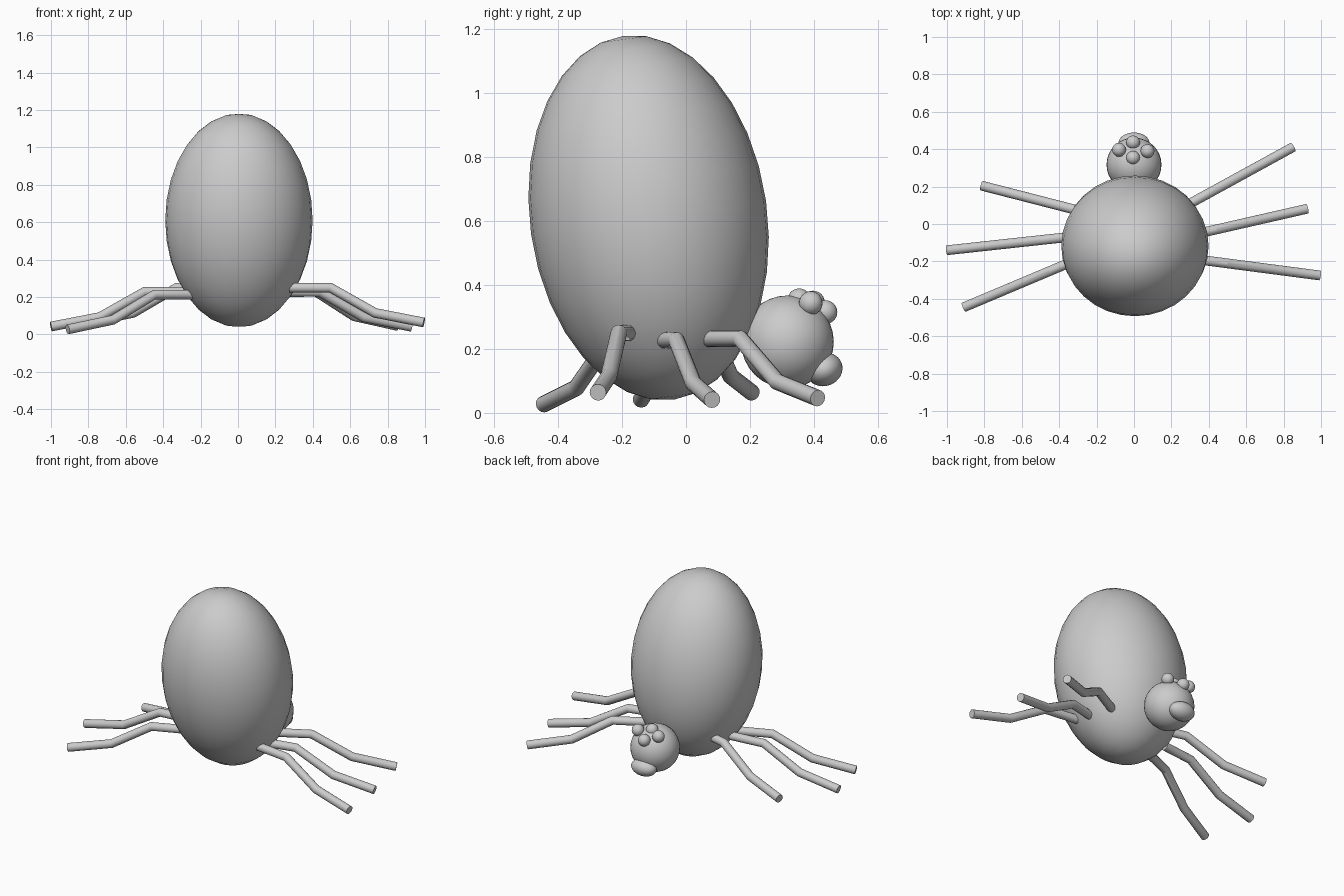
import bpy
from math import radians, atan2, cos, sin

if "Cube" in bpy.data.objects:
    bpy.data.objects.remove(bpy.data.objects["Cube"])


def ellipsoid(name, loc, radii, tilt=0, segs=32, rings=16):
    bpy.ops.mesh.primitive_uv_sphere_add(segments=segs, ring_count=rings, radius=1,
                                         location=loc, rotation=(radians(tilt), 0, 0))
    ob = bpy.context.object
    ob.name = name
    ob.scale = radii
    bpy.ops.object.shade_smooth()
    return ob


def leg(name, knee, tip):
    """Three-segment tube in one vertical plane: hip, knee, ankle, tip."""
    a = atan2(tip[1] - knee[1], tip[0] - knee[0])
    # distance outward from the knee, and drop below it
    profile = [(-0.22, 0), (0, 0), (0.24, -0.135), (0.503, -0.186)]
    cu = bpy.data.curves.new(name, 'CURVE')
    cu.dimensions = '3D'
    cu.bevel_depth = 0.026
    cu.bevel_resolution = 6
    cu.use_fill_caps = True
    sp = cu.splines.new('POLY')
    sp.points.add(len(profile) - 1)
    for p, (d, h) in zip(sp.points, profile):
        p.co = (knee[0] + d * cos(a), knee[1] + d * sin(a), knee[2] + h, 1)
    ob = bpy.data.objects.new(name, cu)
    bpy.context.collection.objects.link(ob)
    # convert to mesh, keeping the end caps sharp
    bpy.ops.object.select_all(action='DESELECT')
    ob.select_set(True)
    bpy.context.view_layer.objects.active = ob
    bpy.ops.object.convert(target='MESH')
    bpy.ops.object.shade_smooth_by_angle(angle=radians(25))


# Tall, slightly leaning abdomen and the head behind it
ellipsoid("abdomen", (0.005, -0.117, 0.61), (0.394, 0.371, 0.574), 8)
ellipsoid("head", (0, 0.317, 0.222), (0.147, 0.145, 0.145))

# Mouth bulge
ellipsoid("mouth", (0, 0.432, 0.136), (0.083, 0.058, 0.052), 20)

# Cluster of four eyes on top of the head
eyes = [(-0.08, 0.397, 0.345), (0.072, 0.39, 0.343),
        (-0.005, 0.436, 0.315), (-0.005, 0.354, 0.352)]
for i, loc in enumerate(eyes):
    ellipsoid(f"eye_{i + 1}", loc, (0.037, 0.037, 0.037), 0, 20, 12)

# Six legs: knee position and tip direction
legs = {
    "right_rear_leg": ((0.41, 0.17, 0.232), (0.848, 0.41)),
    "right_middle_leg": ((0.436, -0.03, 0.227), (0.928, 0.082)),
    "right_front_leg": ((0.495, -0.21, 0.25), (0.992, -0.275)),
    "left_rear_leg": ((-0.328, 0.08, 0.25), (-0.815, 0.205)),
    "left_middle_leg": ((-0.5, -0.086, 0.228), (-0.997, -0.14)),
    "left_front_leg": ((-0.447, -0.25, 0.213), (-0.912, -0.446)),
}
for name, (knee, tip) in legs.items():
    leg(name, knee, tip)
